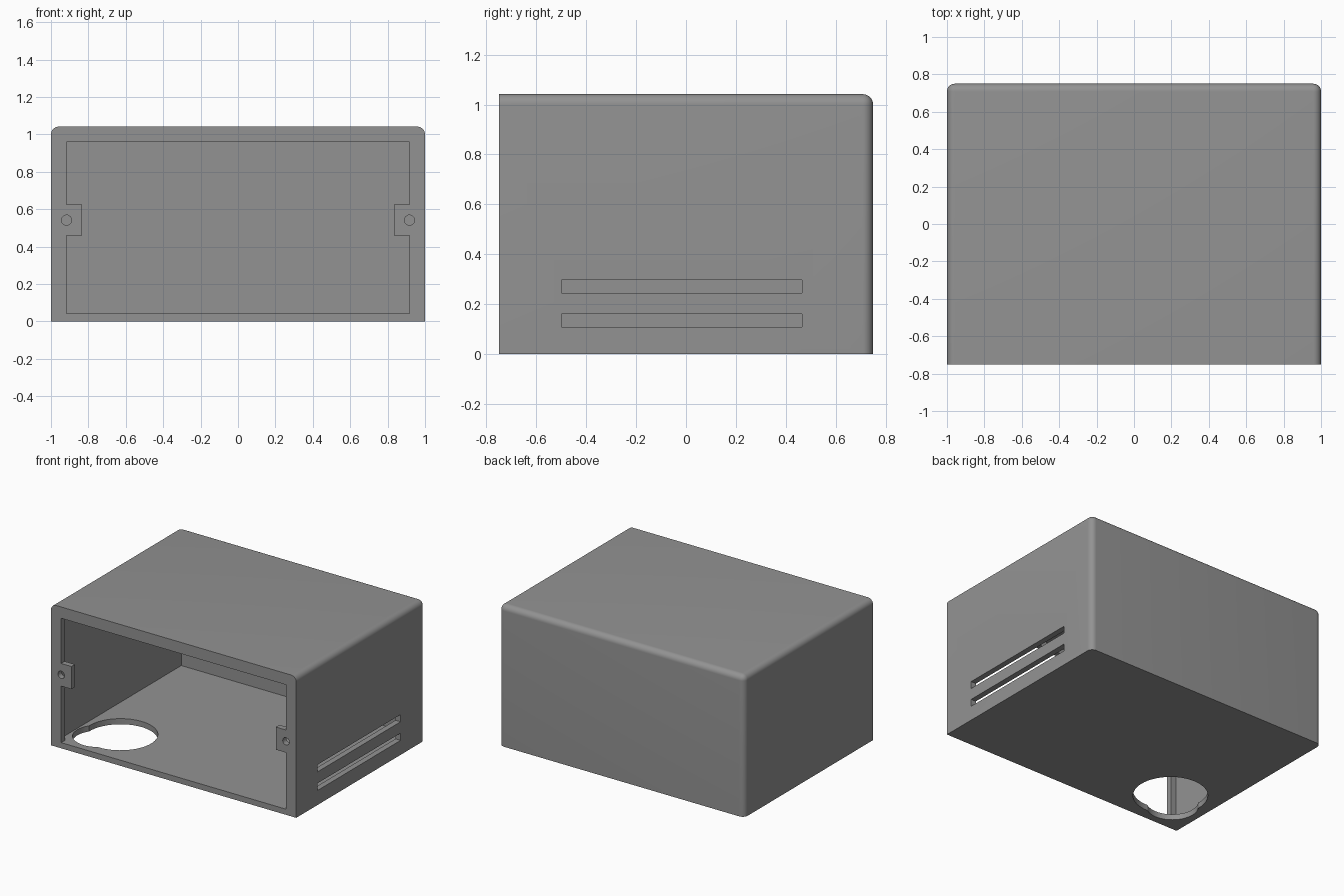
import bpy, bmesh, math

if "Cube" in bpy.data.objects:
    bpy.data.objects.remove(bpy.data.objects["Cube"])

U = 1 / 48                      # one millimetre of the 96 x 72 x 50 case
WALL, HEIGHT, FRONT, BACK = 2 * U, 50 * U, -0.75, 0.75

grey = bpy.data.materials.new("case grey")
grey.diffuse_color = (0.29, 0.29, 0.29, 1)
grey.use_nodes = True
grey.node_tree.nodes["Principled BSDF"].inputs["Base Color"].default_value = grey.diffuse_color


def add_object(name, bm):
    bmesh.ops.recalc_face_normals(bm, faces=bm.faces)
    mesh = bpy.data.meshes.new(name)
    bm.to_mesh(mesh)
    bm.free()
    mesh.materials.append(grey)
    ob = bpy.data.objects.new(name, mesh)
    bpy.context.collection.objects.link(ob)
    return ob


def prism(name, points, direction):
    """Extrude a closed 3D outline along a direction."""
    bm = bmesh.new()
    face = bm.faces.new([bm.verts.new(p) for p in points])
    ext = bmesh.ops.extrude_face_region(bm, geom=[face])
    verts = [g for g in ext["geom"] if isinstance(g, bmesh.types.BMVert)]
    bmesh.ops.translate(bm, verts=verts, vec=direction)
    return add_object(name, bm)


def box(name, x0, x1, y0, y1, z0, z1):
    return prism(name, [(x0, y0, z0), (x1, y0, z0), (x1, y1, z0), (x0, y1, z0)],
                 (0, 0, z1 - z0))


def circle(cx, cy, r, n):
    return [(cx + r * math.cos(2 * math.pi * i / n),
             cy + r * math.sin(2 * math.pi * i / n)) for i in range(n)]


# Outer body: top and back corners rounded, front and bottom rims sharp
shell = box("enclosure_shell", -1, 1, FRONT, BACK, 0, HEIGHT)
bm = bmesh.new()
bm.from_mesh(shell.data)
rounded = []
for e in bm.edges:
    a, b = e.verts[0].co, e.verts[1].co
    at_front = a.y < 0 and b.y < 0
    at_bottom = a.z < 0.1 and b.z < 0.1
    if not at_front and not at_bottom:
        rounded.append(e)
bmesh.ops.bevel(bm, geom=rounded, offset=WALL, segments=8, profile=0.5, affect='EDGES')
bm.to_mesh(shell.data)
bm.free()

# Inner cavity behind the front frame
cutters = [box("cavity_cutter", -1 + WALL, 1 - WALL, FRONT + WALL, BACK - WALL,
               WALL, HEIGHT - WALL)]

# Front opening, notched to leave a screw tab on each side
half = [(44, 2), (44, 22), (40, 22), (40, 30), (44, 30), (44, 46)]
outline = half + [(-x, z) for x, z in reversed(half)]
cutters.append(prism("opening_cutter", [(x * U, FRONT - 0.1, z * U) for x, z in outline],
                     (0, 0.2, 0)))

# Screw holes through the tabs
for side in (-1, 1):
    ring = circle(side * 44 * U, 26 * U, 0.027, 24)
    cutters.append(prism("screw_hole_cutter", [(x, FRONT - 0.1, z) for x, z in ring],
                         (0, 0.2, 0)))

# Vent slots in the right wall
for z in (0.107, 0.244):
    cutters.append(box("vent_cutter", 0.9, 1.1, -0.5, 0.465, z, z + 0.053))

# Cable hole in the floor: a large circle with a smaller lobe
for off, r in ((0, 0.25), (0.105, 0.174)):
    ring = circle(-32 * U - off, -20 * U - off, r, 64)
    cutters.append(prism("floor_hole_cutter", [(x, y, -0.1) for x, y in ring],
                         (0, 0, 0.2)))

# Cut everything out, then drop the cutters
for c in cutters:
    mod = shell.modifiers.new(c.name, 'BOOLEAN')
    mod.operation, mod.solver, mod.object = 'DIFFERENCE', 'EXACT', c
    c.hide_render = True
bpy.context.view_layer.update()
graph = bpy.context.evaluated_depsgraph_get()
mesh = bpy.data.meshes.new_from_object(shell.evaluated_get(graph))
shell.modifiers.clear()
shell.data = mesh
mesh.name = "enclosure_shell"
for c in cutters:
    bpy.data.objects.remove(c)

# Smooth the rounded corners, keep the rims crisp
bpy.context.view_layer.objects.active = shell
shell.select_set(True)
bpy.ops.object.shade_smooth_by_angle(angle=math.radians(30))
